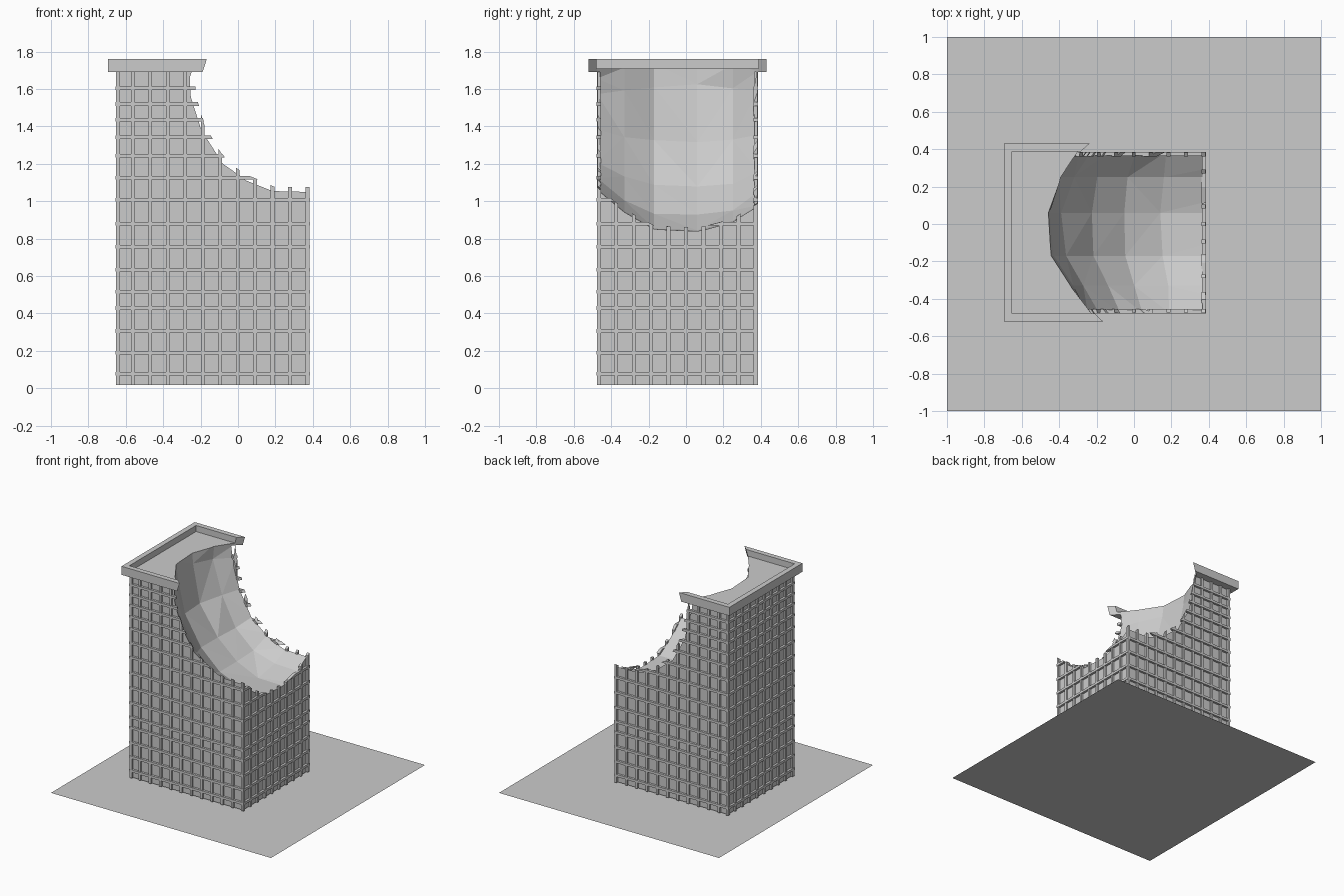
import bpy
import bmesh
import random
from mathutils import Vector

if "Cube" in bpy.data.objects:
    bpy.data.objects.remove(bpy.data.objects["Cube"])

# One concrete grey for everything
GREY = (0.6, 0.6, 0.6, 1)
concrete = bpy.data.materials.new("concrete_grey")
concrete.use_nodes = True
concrete.diffuse_color = GREY
concrete.node_tree.nodes["Principled BSDF"].inputs["Base Color"].default_value = GREY


def make_object(name, bm):
    bmesh.ops.recalc_face_normals(bm, faces=bm.faces)
    mesh = bpy.data.meshes.new(name)
    bm.to_mesh(mesh)
    bm.free()
    mesh.materials.append(concrete)
    obj = bpy.data.objects.new(name, mesh)
    bpy.context.collection.objects.link(obj)
    return obj


def add_box(bm, low, high):
    low, high = Vector(low), Vector(high)
    verts = bmesh.ops.create_cube(bm, size=1)["verts"]
    for v in verts:
        v.co = (low + high) / 2 + v.co * (high - low)
    return verts


def make_bite(name, grow):
    """Rough bowl lofted through one profile, scaled at each station along y."""
    random.seed(4)
    profile = [(1, .83), (.15, .84), (-.06, .92), (-.23, 1.07), (-.38, 1.32),
               (-.46, 1.62), (-.46, 1.75), (-.36, 2.1), (1, 2.1)]
    stations = [(-.58, .58, .5), (-.475, .72, .66), (-.33, .83, .85), (-.17, .97, .97),
                (.06, 1, 1), (.25, .92, .93), (.385, .79, .79), (.5, .66, .62)]
    centre_x, centre_z = .3, 1.5
    bm = bmesh.new()
    rings = []
    for y, scale_x, scale_z in stations:
        ring = []
        for x, z in profile:
            px = centre_x + (x - centre_x) * scale_x * grow + random.uniform(-.01, .01)
            pz = centre_z + (z - centre_z) * scale_z * grow + random.uniform(-.01, .01)
            ring.append(bm.verts.new((px, y, pz)))
        rings.append(ring)
    count = len(profile)
    for a, b in zip(rings, rings[1:]):
        for i in range(count):
            j = (i + 1) % count
            bm.faces.new((a[i], a[j], b[j], b[i]))
    bm.faces.new(rings[0])
    bm.faces.new(rings[-1])
    bmesh.ops.triangulate(bm, faces=bm.faces)
    obj = make_object(name, bm)
    obj.hide_render = True
    return obj


def carve(obj, cutter):
    mod = obj.modifiers.new("bite", "BOOLEAN")
    mod.operation = "DIFFERENCE"
    mod.solver = "EXACT"
    mod.use_self = True
    mod.object = cutter
    graph = bpy.context.evaluated_depsgraph_get()
    mesh = bpy.data.meshes.new_from_object(obj.evaluated_get(graph))
    obj.modifiers.clear()
    obj.data = mesh


# Building extents
LEFT, RIGHT, FRONT, BACK = -.637, .367, -.46, .367
BOTTOM, TOP = .018, 1.69

# Ground sheet
bm = bmesh.new()
bmesh.ops.create_grid(bm, x_segments=1, y_segments=1, size=1)
make_object("ground_sheet", bm)

# Tower core
bm = bmesh.new()
add_box(bm, (LEFT, FRONT, BOTTOM), (RIGHT, BACK, TOP))
tower = make_object("tower_core", bm)

# Roof slab with a sunken floor inside the parapet
bm = bmesh.new()
add_box(bm, (-.695, -.52, TOP), (.43, .43, 1.76))
bm.normal_update()
roof_face = max(bm.faces, key=lambda f: f.calc_center_median().z)
bmesh.ops.inset_region(bm, faces=[roof_face], thickness=.06)
bmesh.ops.inset_region(bm, faces=[roof_face], thickness=0, depth=-.05)
roof = make_object("roof_parapet", bm)

# Window grid: upright bars and slightly prouder floor bands on all four walls
def add_wall_bars(bm, out, embed, half, columns_x, columns_y, levels):
    for x in columns_x:
        for y0, y1 in ((FRONT - out, FRONT + embed), (BACK - embed, BACK + out)):
            add_box(bm, (x - half, y0, BOTTOM), (x + half, y1, TOP))
    for y in columns_y:
        for x0, x1 in ((LEFT - out, LEFT + embed), (RIGHT - embed, RIGHT + out)):
            add_box(bm, (x0, y - half, BOTTOM), (x1, y + half, TOP))
    proud = out + .004
    for z in levels:
        for y0, y1 in ((FRONT - proud, FRONT + embed), (BACK - embed, BACK + proud)):
            add_box(bm, (LEFT - proud, y0, z - half), (RIGHT + proud, y1, z + half))
        for x0, x1 in ((LEFT - proud, LEFT + embed), (RIGHT - embed, RIGHT + proud)):
            add_box(bm, (x0, FRONT, z - half), (x1, BACK, z + half))


STEP = .0935
columns_x = [.372 - STEP * i for i in range(11)] + [-.642]
columns_y = [-.467 + STEP * i for i in range(10)]
levels = [.078, .19, .307, .43, .516, .634, .757, .88, 1.008,
          1.126, 1.243, 1.342, 1.436, 1.52, 1.604]
bm = bmesh.new()
add_wall_bars(bm, .014, .006, .01, columns_x, columns_y, levels)
bars = make_object("window_grid", bm)

# Bite out of the upper corner; the bars stick out a little past the broken wall
bite = make_bite("bite_cutter", 1)
bar_bite = make_bite("bar_bite_cutter", .97)
carve(tower, bite)
carve(roof, bite)
carve(bars, bar_bite)
for cutter in (bite, bar_bite):
    bpy.data.objects.remove(cutter)
